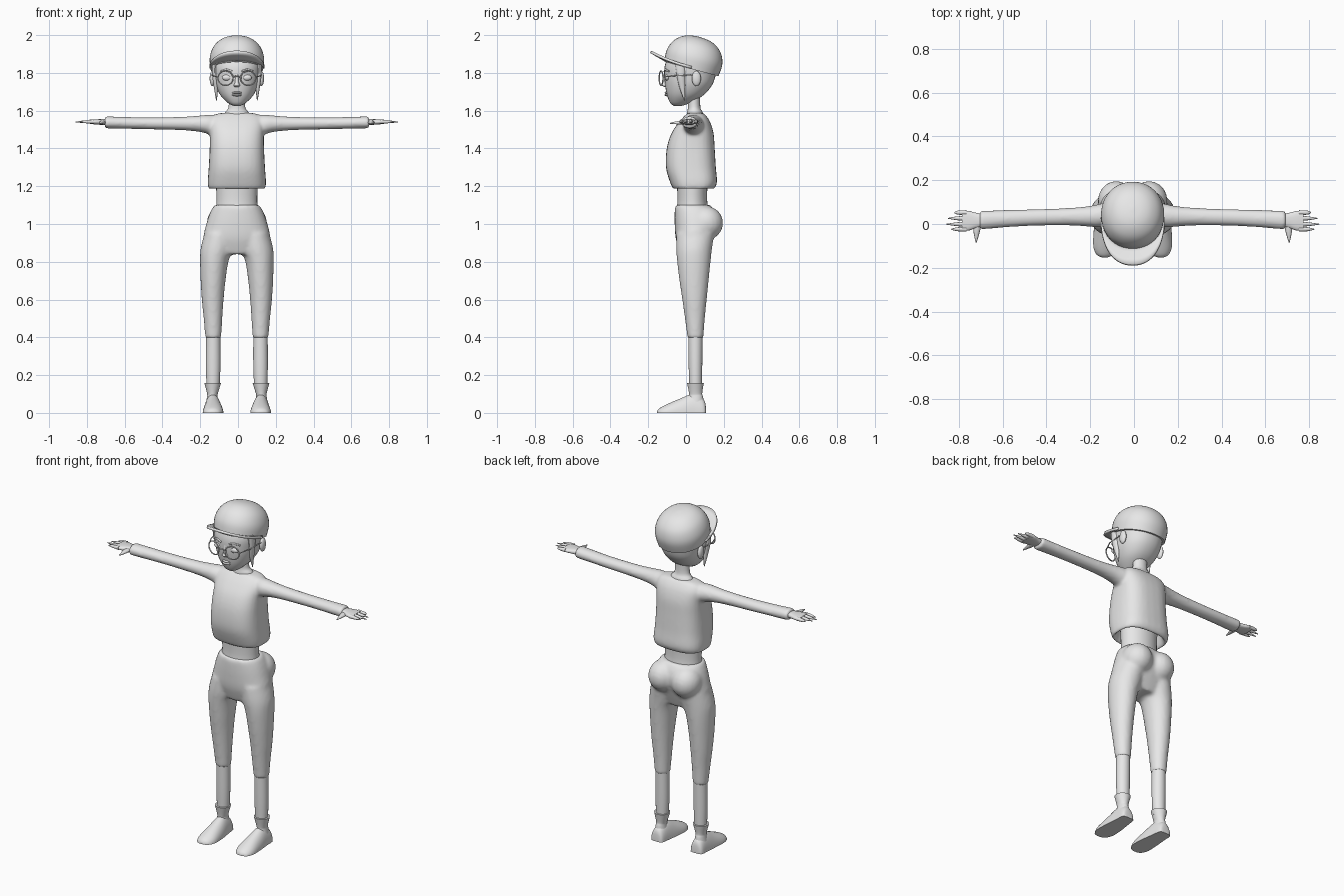
import bpy, bmesh
from math import sin, cos, pi, radians, copysign
from mathutils import Matrix, Vector

if "Cube" in bpy.data.objects:
    bpy.data.objects.remove(bpy.data.objects["Cube"])

CENTRE = -.006
SIDES = (-1, 1)

grey = bpy.data.materials.new("plain_grey")
grey.use_nodes = True
grey.diffuse_color = (.8, .8, .8, 1)
for node in grey.node_tree.nodes:
    if node.type == 'BSDF_PRINCIPLED':
        node.inputs["Base Color"].default_value = grey.diffuse_color


def smooth_rows(rows, steps):
    """Pass a smooth curve through the rows of numbers."""
    out = []
    for i in range(len(rows) - 1):
        a, b = rows[max(i - 1, 0)], rows[i]
        c, d = rows[i + 1], rows[min(i + 2, len(rows) - 1)]
        for k in range(steps):
            t = k / steps
            out.append([q + t * (r - p + t * (2 * p - 5 * q + 4 * r - s + t * (3 * (q - r) + s - p))) / 2
                        for p, q, r, s in zip(a, b, c, d)])
    return out + [list(rows[-1])]


def loft(bm, rows, axis='z', side=1, power=2, count=32, steps=4):
    """Each row: position on the axis, then low and high limits of both other axes."""
    rings = []
    for t, a0, a1, b0, b1 in smooth_rows(rows, steps):
        ring = []
        for i in range(count):
            c, s = cos(2 * pi * i / count), sin(2 * pi * i / count)
            a = (a0 + a1) / 2 + (a1 - a0) / 2 * copysign(abs(c) ** (2 / power), c)
            b = (b0 + b1) / 2 + (b1 - b0) / 2 * copysign(abs(s) ** (2 / power), s)
            x, y, z = {'x': (t, a, b), 'y': (a, t, b), 'z': (a, b, t)}[axis]
            ring.append(bm.verts.new((x * side, y, z)))
        rings.append(ring)
    for low, high in zip(rings, rings[1:]):
        for i in range(count):
            j = (i + 1) % count
            bm.faces.new((low[i], low[j], high[j], high[i]))
    bm.faces.new(rings[0])
    bm.faces.new(rings[-1])


def upright(bm, rows, **options):
    """Symmetrical upright loft. Each row: height, half width, front, back."""
    loft(bm, [(z, -w, w, y0, y1) for z, w, y0, y1 in rows], **options)


def ball(bm, place, size, side=1):
    x, y, z = place
    bmesh.ops.create_uvsphere(bm, u_segments=20, v_segments=12, radius=1,
                              matrix=Matrix.Translation((x * side, y, z)) @ Matrix.Diagonal((*size, 1)))


def finish(name, bm, voxel=0):
    bmesh.ops.recalc_face_normals(bm, faces=bm.faces)
    mesh = bpy.data.meshes.new(name)
    bm.to_mesh(mesh)
    bm.free()
    mesh.materials.append(grey)
    mesh.shade_smooth()
    mesh.set_sharp_from_angle(angle=radians(50))
    obj = bpy.data.objects.new(name, mesh)
    obj.location.x = CENTRE
    bpy.context.scene.collection.objects.link(obj)
    if voxel:
        fuse = obj.modifiers.new("fuse", 'REMESH')
        fuse.mode, fuse.voxel_size, fuse.use_smooth_shade = 'VOXEL', voxel, True
        relax = obj.modifiers.new("relax", 'SMOOTH')
        relax.factor, relax.iterations = .5, 6
    return obj


def tube(name, points, radius, closed=False):
    curve = bpy.data.curves.new(name, 'CURVE')
    curve.dimensions, curve.bevel_depth, curve.bevel_resolution = '3D', radius, 2
    curve.use_fill_caps = True
    line = curve.splines.new('POLY')
    line.points.add(len(points) - 1)
    for point, place in zip(line.points, points):
        point.co = (*place, 1)
    line.use_cyclic_u = closed
    curve.materials.append(grey)
    obj = bpy.data.objects.new(name, curve)
    obj.location.x = CENTRE
    bpy.context.scene.collection.objects.link(obj)


# Trousers: pelvis, seat and both legs fused
bm = bmesh.new()
upright(bm, [(.84, .13, -.03, .11), (.92, .175, -.054, .14), (1, .162, -.06, .165),
             (1.06, .142, -.06, .155), (1.1, .12, -.058, .13)], power=2.3)
for side in SIDES:
    ball(bm, (.075, .105, 1.005), (.085, .092, .09), side)
    loft(bm, [(.395, .083, .167, .008, .092), (.5, .077, .176, -.006, .1), (.6, .07, .186, -.02, .11),
              (.7, .06, .192, -.035, .12), (.8, .045, .195, -.047, .13), (.87, .02, .192, -.052, .138),
              (.95, .01, .172, -.05, .15)], side=side)
finish("trousers", bm, .01)

# Bare waist
bm = bmesh.new()
upright(bm, [(1.07, .112, -.05, .12), (1.13, .108, -.045, .112), (1.25, .112, -.05, .115)])
finish("waist", bm)

# Lower legs, boots and their flared cuffs
for side, word in zip(SIDES, ("right", "left")):
    bm = bmesh.new()
    loft(bm, [(.13, .092, .16, .018, .084), (.25, .087, .164, .014, .086), (.41, .087, .163, .012, .088)], side=side)
    finish(word + "_lower_leg", bm)

    bm = bmesh.new()
    loft(bm, [(.03, .092, .168, 0, .1), (.085, .102, .158, .015, .09), (.105, .1, .158, .016, .086),
              (.157, .084, .172, .006, .094)], side=side)
    loft(bm, [(.106, .108, .148, -.02, .02), (.095, .092, .168, -.07, .07), (.04, .084, .172, -.1, .1),
              (-.03, .074, .178, -.076, .076), (-.1, .072, .18, -.046, .046), (-.14, .09, .165, -.025, .025),
              (-.153, .115, .14, -.01, .01)], axis='y', side=side)
    for vert in bm.verts:
        vert.co.z = max(vert.co.z, 0)
    bmesh.ops.dissolve_degenerate(bm, dist=.0001, edges=bm.edges)
    finish(word + "_boot", bm)

# Cropped sweater: hollow hem, boxy body and long sleeves fused
bm = bmesh.new()
upright(bm, [(1.26, .115, -.05, .12), (1.2, .132, -.055, .132), (1.185, .148, -.066, .146),
             (1.22, .154, -.084, .164), (1.3, .149, -.106, .158), (1.4, .144, -.102, .152),
             (1.48, .143, -.077, .146), (1.54, .145, -.037, .128), (1.575, .125, -.005, .105),
             (1.588, .08, .01, .09)], power=2.8)
for side in SIDES:
    loft(bm, [(.08, 0, .1, 1.45, 1.578), (.15, -.016, .092, 1.475, 1.578), (.2, -.012, .082, 1.488, 1.574),
              (.3, -.007, .073, 1.497, 1.567), (.5, -.01, .066, 1.502, 1.565), (.7, -.026, .061, 1.506, 1.57)],
         axis='x', side=side)
finish("sweater", bm, .009)

# Hands with four fingers and a thumb
for side, word in zip(SIDES, ("right", "left")):
    bm = bmesh.new()
    loft(bm, [(.68, -.01, .045, 1.522, 1.557), (.72, -.02, .052, 1.525, 1.555), (.75, -.03, .06, 1.527, 1.554),
              (.78, -.03, .06, 1.531, 1.552)], axis='x', side=side, power=2.5, count=20)
    for y, tip in ((.052, .815), (.026, .844), (-.001, .853), (-.024, .83)):
        loft(bm, [(.76, y - .011, y + .011, 1.531, 1.553), (.8, y - .009, y + .009, 1.533, 1.55),
                  (tip, y - .002, y + .002, 1.538, 1.542)], axis='x', side=side, count=10)
    loft(bm, [(.005, .69, .73, 1.527, 1.55), (-.04, .7, .727, 1.527, 1.546), (-.084, .713, .718, 1.53, 1.536)],
         axis='y', side=side, count=10)
    finish(word + "_hand", bm)

# Neck
bm = bmesh.new()
upright(bm, [(1.56, .085, .0, .1), (1.592, .062, .006, .088), (1.62, .044, .01, .076), (1.7, .042, .008, .075)])
finish("neck", bm)

# Head with nose, lips, ears and eyes
bm = bmesh.new()
upright(bm, [(1.626, .018, -.065, -.02), (1.64, .046, -.083, .02), (1.68, .086, -.1, .09), (1.73, .111, -.11, .135),
             (1.78, .122, -.115, .155), (1.84, .128, -.112, .163), (1.9, .115, -.085, .15), (1.94, .07, -.04, .1)],
        power=2.2)
finish("head", bm)
bm = bmesh.new()
upright(bm, [(1.725, .012, -.112, -.09), (1.735, .017, -.129, -.09), (1.75, .011, -.125, -.09),
             (1.8, .009, -.115, -.09)], count=12)
finish("nose", bm)
bm = bmesh.new()
for z in (1.683, 1.695):
    ball(bm, (0, -.1, z), (.026, .013, .007))
finish("lips", bm)
for side, word in zip(SIDES, ("right", "left")):
    bm = bmesh.new()
    ball(bm, (.13, .055, 1.77), (.014, .024, .04), side)
    finish(word + "_ear", bm)
    bm = bmesh.new()
    ball(bm, (.052, -.1, 1.775), (.027, .013, .016), side)
    finish(word + "_eye", bm)
    tube(word + "_eyebrow", [(side * x, y, z) for x, y, z in
         ((.025, -.114, 1.808), (.055, -.109, 1.818), (.085, -.092, 1.808))], .005)
    # Hair lock in front of the ear
    bm = bmesh.new()
    loft(bm, [(1.655, .106, .11, -.01, -.006), (1.72, .1, .121, -.034, -.004), (1.79, .105, .131, -.05, -.004),
              (1.86, .1, .13, -.06, .0)], side=side, count=12)
    finish(word + "_hair_lock", bm)
    # Round spectacles
    rim = [(side * (.06 + .04 * cos(a)), -.132 + .01 * cos(a), 1.772 + .038 * sin(a))
           for a in (2 * pi * i / 28 for i in range(28))]
    tube(word + "_spectacle_rim", rim, .0035, True)
    tube(word + "_spectacle_arm", [(side * x, y, z) for x, y, z in
         ((.1, -.122, 1.778), (.127, -.06, 1.785), (.132, .05, 1.79))], .003)
tube("spectacle_bridge", [(-.021, -.14, 1.778), (0, -.142, 1.784), (.021, -.14, 1.778)], .0035)

# Cap, tipped back
tilt = Matrix.Translation((0, .028, 1.825)) @ Matrix.Rotation(radians(-15), 4, 'X')
bm = bmesh.new()
upright(bm, [(h, .14 * s, -.147 * s, .15 * s) for h, s in
             ((-.004, 1), (.05, 1.03), (.09, .97), (.125, .83), (.152, .6), (.166, .34), (.171, .05))],
        power=2.1, count=40)
bm.transform(tilt)
finish("cap_crown", bm)

# Curved peak of the cap
bm = bmesh.new()
rows = []
for v in (0, .33, .67, 1):
    row = []
    for i in range(33):
        c, s = cos(pi * i / 32), sin(pi * i / 32)
        x = (.138 + .008 * v) * copysign(abs(c) ** .9, c)
        row.append(bm.verts.new((x, -(.14 + .09 * v) * s ** .9, .004 + .024 * v * s * s)))
    rows.append(row)
for near, far in zip(rows, rows[1:]):
    for i in range(32):
        bm.faces.new((near[i], near[i + 1], far[i + 1], far[i]))
bmesh.ops.remove_doubles(bm, verts=bm.verts, dist=.0005)
bm.transform(tilt)
peak = finish("cap_peak", bm)
thick = peak.modifiers.new("thickness", 'SOLIDIFY')
thick.thickness, thick.offset = .014, 0
